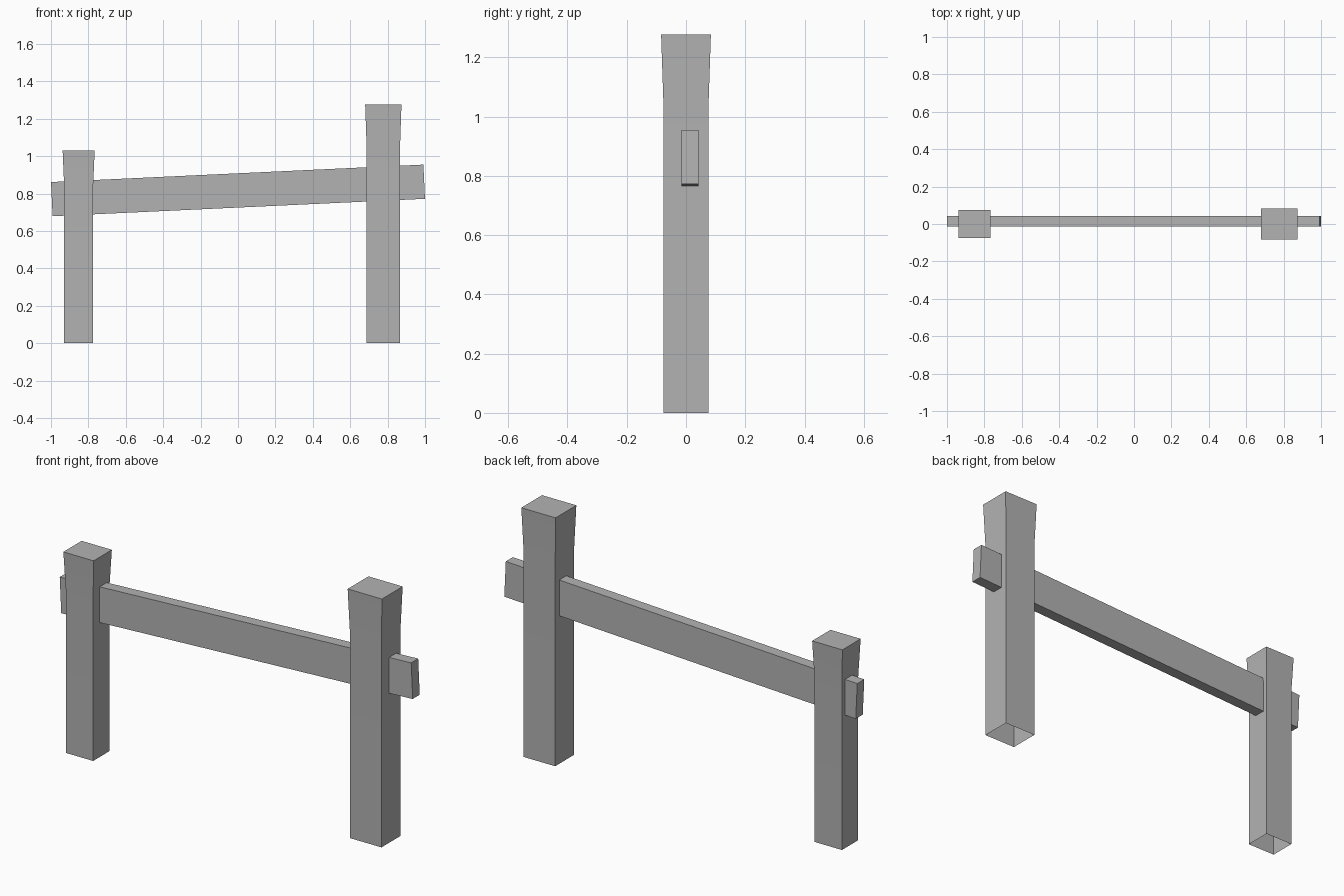
import bpy
import bmesh
import math

cube = bpy.data.objects.get("Cube")
if cube:
    bpy.data.objects.remove(cube, do_unlink=True)

GREY = (0.45, 0.45, 0.45, 1)
grey = bpy.data.materials.new("plain grey")
grey.diffuse_color = GREY
grey.use_nodes = True
grey.node_tree.nodes["Principled BSDF"].inputs["Base Color"].default_value = GREY


def add_object(name, bm):
    bmesh.ops.recalc_face_normals(bm, faces=bm.faces)
    mesh = bpy.data.meshes.new(name)
    bm.to_mesh(mesh)
    bm.free()
    mesh.materials.append(grey)
    obj = bpy.data.objects.new(name, mesh)
    bpy.context.collection.objects.link(obj)
    return obj


def post(name, x, half_x, half_y, shoulder, height, flare):
    """Square post, open underneath, that widens towards its top."""
    bm = bmesh.new()
    rings = []
    for z, grow in ((0, 0), (shoulder, 0), (height, flare)):
        a, b = half_x + grow, half_y + grow
        rings.append([bm.verts.new((sx * a, sy * b, z))
                      for sx, sy in ((-1, -1), (1, -1), (1, 1), (-1, 1))])
    for low, high in zip(rings, rings[1:]):
        for i in range(4):
            j = (i + 1) % 4
            bm.faces.new((low[i], low[j], high[j], high[i]))
    bm.faces.new(rings[-1])
    obj = add_object(name, bm)
    obj.location.x = x
    # Soft break at the shoulder, hard corners elsewhere
    bpy.ops.object.select_all(action="DESELECT")
    obj.select_set(True)
    bpy.context.view_layer.objects.active = obj
    bpy.ops.object.shade_smooth_by_angle(angle=math.radians(30))


# Two posts of different height
post("left_post", 0.777, 0.089, 0.076, 1.04, 1.277, 0.008)
post("right_post", -0.852, 0.0775, 0.066, 0.84, 1.03, 0.008)

# Tilted plank that passes through both posts
bm = bmesh.new()
bmesh.ops.create_cube(bm, size=1)
bmesh.ops.scale(bm, vec=(1.993, 0.057, 0.183), verts=bm.verts)
rail = add_object("cross_rail", bm)
rail.location = (0, 0.014, 0.817)
rail.rotation_euler.y = -math.radians(2.68)
